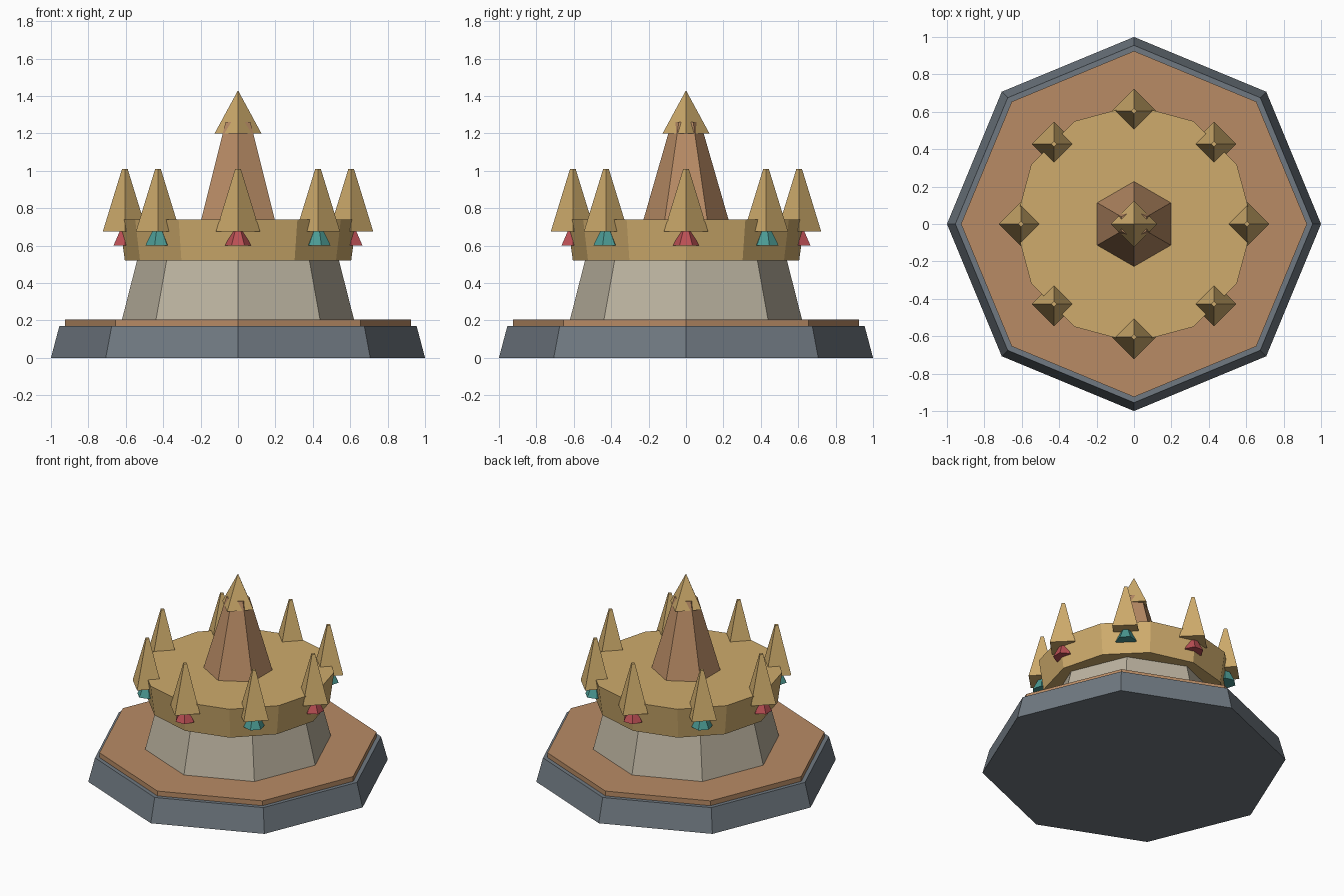
import bpy
import math

cube = bpy.data.objects.get("Cube")
if cube:
    bpy.data.objects.remove(cube, do_unlink=True)


def material(name, color):
    mat = bpy.data.materials.new(name)
    mat.use_nodes = True
    rgba = (*color, 1.0)
    mat.diffuse_color = rgba
    mat.node_tree.nodes["Principled BSDF"].inputs["Base Color"].default_value = rgba
    return mat


slate = material("slate", (0.16, 0.19, 0.22))
copper = material("copper", (0.48, 0.26, 0.13))
stone = material("pale stone", (0.50, 0.45, 0.35))
gold = material("gold", (0.62, 0.41, 0.15))
ruby = material("ruby", (0.50, 0.08, 0.09))
teal = material("teal", (0.07, 0.32, 0.29))


def tier(name, sides, r_low, r_high, z_low, z_high, mat, x=0.0, y=0.0, turn=0.0):
    """Flat-sided frustum standing between two heights."""
    bpy.ops.mesh.primitive_cone_add(
        vertices=sides, radius1=r_low, radius2=r_high, depth=z_high - z_low,
        location=(x, y, (z_low + z_high) / 2), rotation=(0, 0, turn))
    obj = bpy.context.object
    obj.name = name
    obj.data.materials.append(mat)
    return obj


# Stacked body
tier("base", 8, 1.0, 0.955, 0.0, 0.17, slate)
tier("base_plate", 8, 0.925, 0.925, 0.17, 0.205, copper)
tier("drum", 8, 0.62, 0.54, 0.205, 0.52, stone)
tier("crown_band", 12, 0.605, 0.635, 0.52, 0.74, gold)

# Central spire and its pointed cap
tier("spire", 6, 0.227, 0.077, 0.74, 1.26, copper)
tier("spire_cap", 4, 0.125, 0.0, 1.2, 1.43, gold)

# Ring of spikes, each with a gem beneath
for i in range(8):
    angle = i * math.tau / 8
    x, y = 0.605 * math.cos(angle), 0.605 * math.sin(angle)
    tier(f"crown_spike_{i + 1}", 4, 0.118, 0.015, 0.675, 1.01, gold, x, y)
    tier(f"gem_{i + 1}", 6, 0.07, 0.0, 0.6, 0.74, teal if i % 2 else ruby, x, y, angle)
